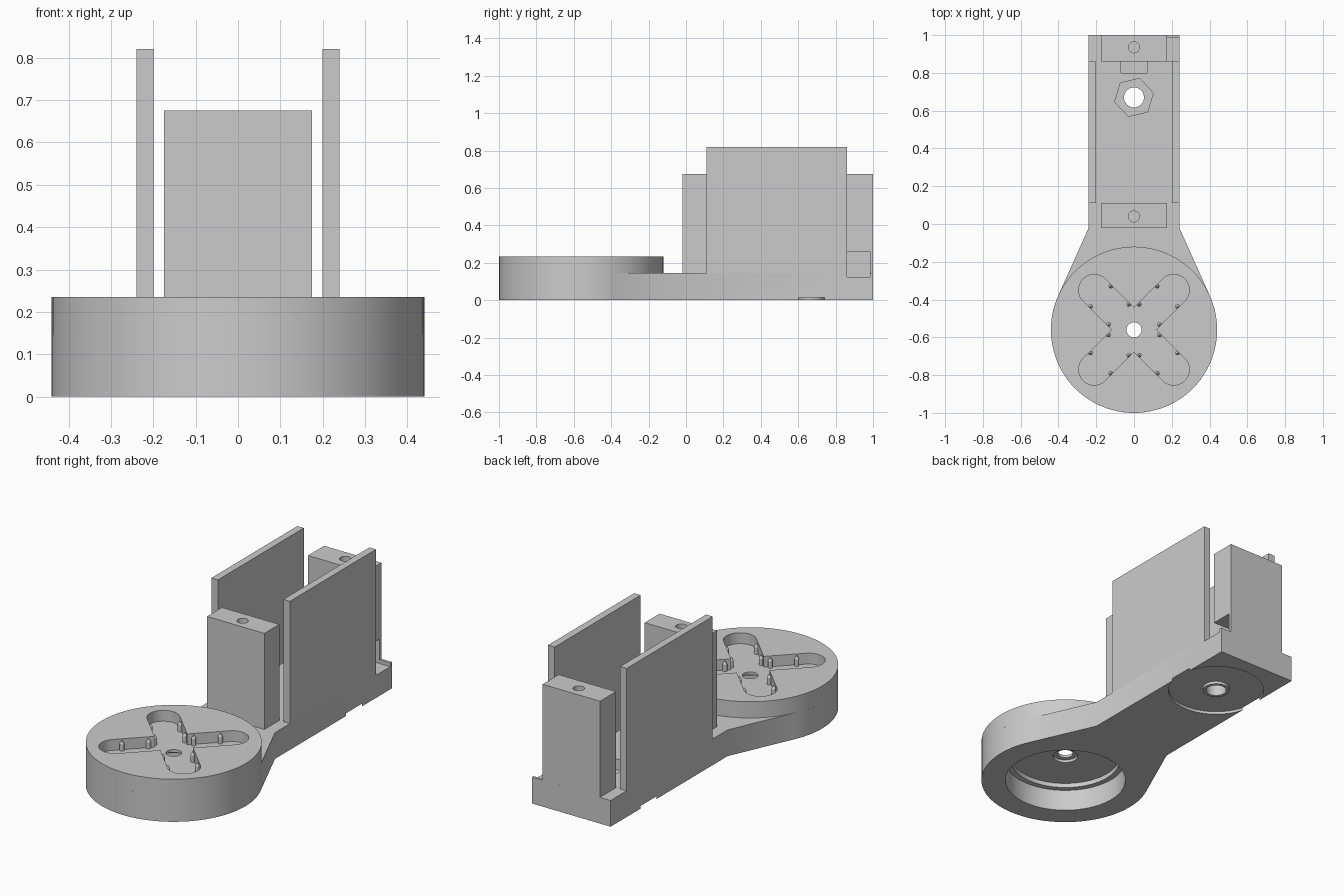
import bpy, bmesh
from math import pi, cos, sin, atan2, acos, hypot, radians

cube = bpy.data.objects.get("Cube")
if cube:
    bpy.data.objects.remove(cube, do_unlink=True)

grey = bpy.data.materials.new("plain grey")
grey.use_nodes = True
grey.diffuse_color = (0.6, 0.6, 0.6, 1)
grey.node_tree.nodes["Principled BSDF"].inputs["Base Color"].default_value = (0.6, 0.6, 0.6, 1)


def prism(name, outline, z0, z1):
    """Extrude a flat counter-clockwise outline from z0 to z1."""
    bm = bmesh.new()
    face = bm.faces.new([bm.verts.new((x, y, z0)) for x, y in outline])
    top = bmesh.ops.extrude_face_region(bm, geom=[face])["geom"]
    for v in top:
        if isinstance(v, bmesh.types.BMVert):
            v.co.z = z1
    bmesh.ops.recalc_face_normals(bm, faces=bm.faces)
    mesh = bpy.data.meshes.new(name)
    bm.to_mesh(mesh)
    bm.free()
    mesh.materials.append(grey)
    obj = bpy.data.objects.new(name, mesh)
    bpy.context.collection.objects.link(obj)
    return obj


def arc(cx, cy, r, a0, a1, n):
    return [(cx + r * cos(a0 + (a1 - a0) * i / n), cy + r * sin(a0 + (a1 - a0) * i / n))
            for i in range(n + 1)]


def disc(name, cx, cy, r, z0, z1, n=64, turn=0.0):
    return prism(name, arc(cx, cy, r, turn, turn + 2 * pi, n)[:-1], z0, z1)


def box(name, x0, x1, y0, y1, z0, z1):
    return prism(name, [(x0, y0), (x1, y0), (x1, y1), (x0, y1)], z0, z1)


def cut(obj, *cutters):
    """Subtract the cutters, then discard them."""
    for c in cutters:
        mod = obj.modifiers.new("cut", 'BOOLEAN')
        mod.operation, mod.solver, mod.object = 'DIFFERENCE', 'EXACT', c
        bpy.context.view_layer.objects.active = obj
        bpy.ops.object.modifier_apply(modifier=mod.name)
        bpy.data.objects.remove(c, do_unlink=True)


HUB_Y, HUB_R = -0.56, 0.44
HALF, NECK_Y = 0.24, -0.02
BASE_Z, HUB_Z = 0.145, 0.235
PIVOT_Y = 0.67

# Base: straight bar whose sides flare out tangent to the round hub
dx, dy = HALF, NECK_Y - HUB_Y
tangent = atan2(dy, dx) - acos(HUB_R / hypot(dx, dy))
outline = [(HALF, NECK_Y), (HALF, 1), (-HALF, 1), (-HALF, NECK_Y)]
outline += arc(0, HUB_Y, HUB_R, pi - tangent, 2 * pi + tangent, 64)
base = prism("base_arm", outline, 0, BASE_Z)

# Relief ring under the pivot, leaving a small boss around the hole
relief = disc("relief_cutter", 0, PIVOT_Y, 0.25, -0.1, 0.015)
cut(relief, disc("boss_core", 0, PIVOT_Y, 0.07, -0.2, 0.2, 32))
cut(base, relief,
    disc("pivot_hole", 0, PIVOT_Y, 0.053, -0.1, 0.3, 32),
    disc("nut_pocket", 0, PIVOT_Y, 0.105, 0.085, 0.3, 6, radians(13)),
    disc("hub_cavity", 0, HUB_Y, 0.315, -0.1, 0.12),
    disc("hub_step", 0, HUB_Y, 0.285, -0.1, 0.3),
    box("cable_floor", -0.07, 0.07, 0.80, 0.87, 0.125, 0.3),
    box("cable_channel", -0.07, 0.3, 0.86, 0.985, 0.125, 0.26))

# Hub top: disc with a cross shaped pocket and a centre hole
hub = disc("hub_disc", 0, HUB_Y, HUB_R, BASE_Z, HUB_Z, 96)
POCKET_Z, ARM, WIDE = 0.175, 0.297, 0.083


def slot(angle):
    ex, ey = ARM * cos(angle), ARM * sin(angle)
    ends = arc(ex, HUB_Y + ey, WIDE, angle - pi / 2, angle + pi / 2, 16)
    ends += arc(-ex, HUB_Y - ey, WIDE, angle + pi / 2, angle + 1.5 * pi, 16)
    return prism("slot_cutter", ends, POCKET_Z, 0.4)


cut(hub, slot(pi / 4), slot(-pi / 4),
    disc("hub_counterbore", 0, HUB_Y, 0.065, 0.1, 0.16, 32),
    disc("hub_hole", 0, HUB_Y, 0.04, 0.1, 0.4, 32))

# Pointed locating pegs along the walls of the cross
for k in range(4):
    a = pi / 4 + k * pi / 2
    for along in (0.115, 0.25):
        for side in (-0.076, 0.076):
            x = along * cos(a) - side * sin(a)
            y = HUB_Y + along * sin(a) + side * cos(a)
            disc("peg", x, y, 0.012, POCKET_Z, 0.212, 12)
            bpy.ops.mesh.primitive_cone_add(vertices=12, radius1=0.012, radius2=0,
                                            depth=0.02, location=(x, y, 0.222))
            tip = bpy.context.object
            tip.name = "peg_tip"
            tip.data.materials.append(grey)

# Screw posts at both ends of the cradle
POST_X, POST_Z = 0.175, 0.675
front = box("front_post", -POST_X, POST_X, NECK_Y, 0.11, BASE_Z, POST_Z)
back = box("back_post", -POST_X, POST_X, 0.86, 1, BASE_Z, POST_Z)
cut(front, disc("screw_hole", 0, 0.04, 0.029, 0.4, 0.8, 24))
cut(back, disc("screw_hole", 0, 0.935, 0.029, 0.4, 0.8, 24),
    box("cable_channel", -0.07, 0.3, 0.80, 0.985, 0.1, 0.26))

# Tall side plates
for name, s in (("left_plate", 1), ("right_plate", -1)):
    xs = sorted((0.2 * s, HALF * s))
    box(name, xs[0], xs[1], 0.11, 0.86, BASE_Z, 0.82)

# Smooth the round walls, keep edges sharp
bpy.ops.object.select_all(action='DESELECT')
for obj in (base, hub):
    obj.select_set(True)
bpy.context.view_layer.objects.active = base
bpy.ops.object.shade_smooth_by_angle(angle=radians(30))
